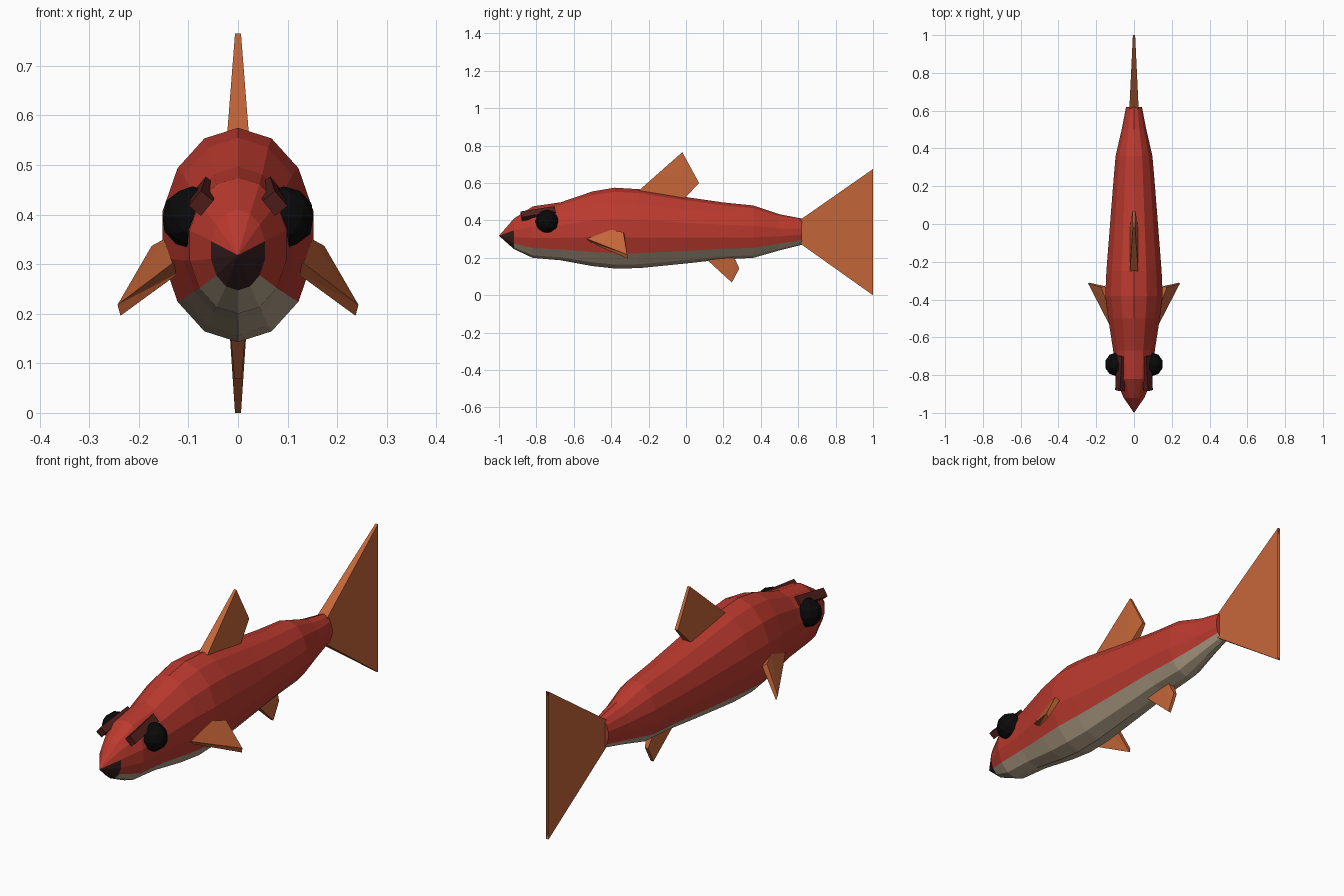
import bpy, bmesh, math
from mathutils import Vector, Matrix

if "Cube" in bpy.data.objects:
    bpy.data.objects.remove(bpy.data.objects["Cube"])


def material(name, rgb):
    m = bpy.data.materials.new(name)
    m.diffuse_color = (*rgb, 1)
    m.use_nodes = True
    m.node_tree.nodes["Principled BSDF"].inputs["Base Color"].default_value = m.diffuse_color
    return m


RED = material("red_skin", (0.50, 0.042, 0.028))
CREAM = material("belly_skin", (0.45, 0.36, 0.25))
SNOUT = material("snout_dark", (0.035, 0.012, 0.013))
ORANGE = material("fin_orange", (0.55, 0.13, 0.04))
BLACK = material("eye_black", (0.003, 0.003, 0.003))
BROWN = material("brow_dark", (0.085, 0.014, 0.012))


def finish(name, bm, *mats):
    bmesh.ops.recalc_face_normals(bm, faces=bm.faces[:])
    me = bpy.data.meshes.new(name)
    bm.to_mesh(me)
    bm.free()
    for m in mats:
        me.materials.append(m)
    ob = bpy.data.objects.new(name, me)
    bpy.context.collection.objects.link(ob)
    return ob


def slab(name, side_a, side_b):
    """Closed slab between two matching outlines."""
    bm = bmesh.new()
    a = [bm.verts.new(p) for p in side_a]
    b = [bm.verts.new(p) for p in side_b]
    bm.faces.new(a)
    bm.faces.new(b[::-1])
    n = len(a)
    for i in range(n):
        j = (i + 1) % n
        bm.faces.new((a[j], a[i], b[i], b[j]))
    bmesh.ops.triangulate(bm, faces=[f for f in bm.faces if len(f.verts) > 3])
    return finish(name, bm, ORANGE)


def upright_fin(name, outline):
    """Outline of (y, z, half thickness), centred on x = 0."""
    slab(name, [(t, y, z) for y, z, t in outline],
         [(-t, y, z) for y, z, t in outline])


# Body: 14-sided elliptical rings (y, half width, bottom z, top z)
rings = [(-0.92, 0.056, 0.247, 0.41), (-0.82, 0.100, 0.20, 0.475),
         (-0.67, 0.113, 0.187, 0.497), (-0.50, 0.140, 0.156, 0.555),
         (-0.38, 0.156, 0.143, 0.575), (-0.25, 0.150, 0.145, 0.567),
         (0.0, 0.130, 0.170, 0.525), (0.20, 0.114, 0.192, 0.496),
         (0.36, 0.100, 0.200, 0.480), (0.50, 0.067, 0.240, 0.433),
         (0.62, 0.043, 0.270, 0.410)]
N = 14
bm = bmesh.new()
tip = bm.verts.new((0, -1, 0.318))
loops = []
for y, w, lo, hi in rings:
    mid, h = (lo + hi) / 2, (hi - lo) / 2
    loops.append([bm.verts.new((w * math.sin(i * math.tau / N), y,
                                mid + h * math.cos(i * math.tau / N)))
                  for i in range(N)])
for i in range(N):
    j = (i + 1) % N
    f = bm.faces.new((tip, loops[0][i], loops[0][j]))
    f.material_index = 2 if 3 <= i <= 10 else 0
    for r, s in zip(loops, loops[1:]):
        f = bm.faces.new((r[i], s[i], s[j], r[j]))
        f.material_index = 1 if 5 <= i <= 8 else 0
bm.faces.new(loops[-1])
finish("body", bm, RED, CREAM, SNOUT)

# Upright fins
upright_fin("dorsal_fin", [(-0.28, 0.535, 0.024), (-0.02, 0.765, 0.006),
                           (0.07, 0.60, 0.008), (-0.025, 0.50, 0.022)])
upright_fin("tail_fin", [(0.58, 0.382, 0.026), (1.0, 0.675, 0.006),
                         (0.80, 0.34, 0.014), (1.0, 0.0, 0.006),
                         (0.58, 0.298, 0.026)])
upright_fin("anal_fin", [(0.09, 0.21, 0.02), (0.245, 0.068, 0.007),
                         (0.285, 0.143, 0.008), (0.255, 0.21, 0.018)])

# Paired parts
pectoral = [(0.132, -0.53, 0.302), (0.150, -0.40, 0.350),
            (0.174, -0.335, 0.337), (0.243, -0.315, 0.218)]
shift = [(-0.02, 0.006, -0.015)] * 3 + [(-0.006, 0.004, -0.022)]
for side, s in (("right", 1), ("left", -1)):
    # Pectoral fin
    outer = [(s * x, y, z) for x, y, z in pectoral]
    inner = [(s * (x + a), y + b, z + c)
             for (x, y, z), (a, b, c) in zip(pectoral, shift)]
    slab(side + "_pectoral_fin", outer, inner)

    # Eye
    bm = bmesh.new()
    bmesh.ops.create_icosphere(bm, subdivisions=2, radius=0.063,
                               matrix=Matrix.Translation((s * 0.092, -0.743, 0.394)))
    finish(side + "_eye", bm, BLACK)

    # Brow bar, tilted back and rolled down outward
    bm = bmesh.new()
    bmesh.ops.create_cube(bm, size=1)
    place = (Matrix.Translation((s * 0.070, -0.79, 0.437))
             @ Matrix.Rotation(s * math.radians(3), 4, 'Z')
             @ Matrix.Rotation(math.radians(9), 4, 'X')
             @ Matrix.Rotation(s * math.radians(50), 4, 'Y')
             @ Matrix.Diagonal((0.040, 0.185, 0.032, 1)))
    bmesh.ops.transform(bm, matrix=place, verts=bm.verts[:])
    finish(side + "_brow", bm, BROWN)
